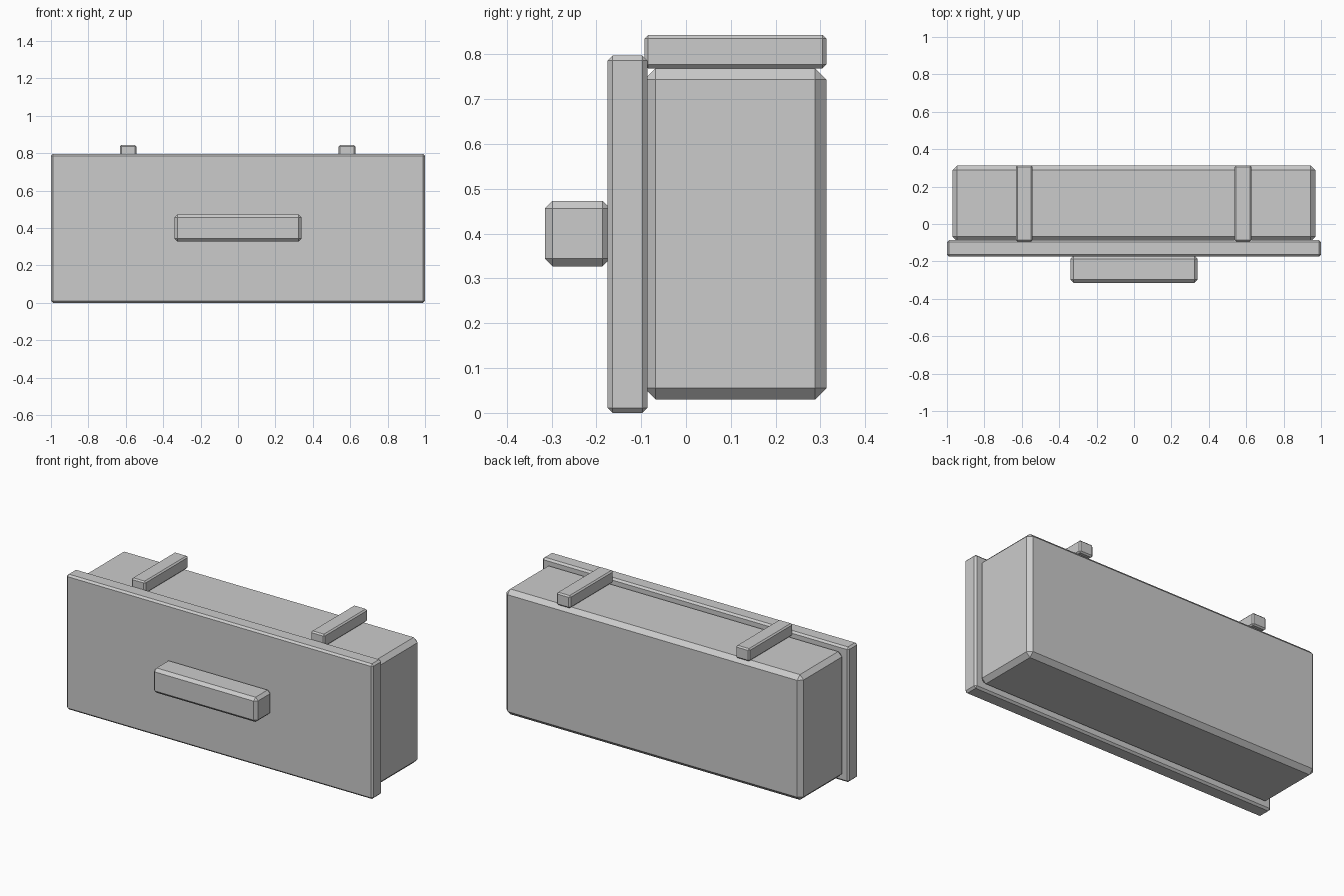
import bpy
import bmesh
from mathutils import Vector

cube = bpy.data.objects.get("Cube")
if cube:
    bpy.data.objects.remove(cube, do_unlink=True)

# Single plain grey finish
grey = bpy.data.materials.new("light_grey")
grey.use_nodes = True
colour = (0.6, 0.6, 0.6, 1)
grey.diffuse_color = colour
grey.node_tree.nodes["Principled BSDF"].inputs["Base Color"].default_value = colour


def chamfered_box(name, low, high, chamfer):
    """Box between two corners with a flat chamfer on every edge."""
    low, high = Vector(low), Vector(high)
    size, centre = high - low, (low + high) / 2
    mesh = bpy.data.meshes.new(name)
    bm = bmesh.new()
    bmesh.ops.create_cube(bm, size=1)
    bmesh.ops.scale(bm, vec=size, verts=bm.verts)
    bmesh.ops.bevel(bm, geom=bm.edges[:], offset=chamfer, offset_type='OFFSET',
                    segments=1, affect='EDGES')
    bm.to_mesh(mesh)
    bm.free()
    mesh.materials.append(grey)
    obj = bpy.data.objects.new(name, mesh)
    obj.location = centre
    bpy.context.collection.objects.link(obj)
    return obj


# Drawer body, set slightly into the front panel
chamfered_box("drawer_body", (-0.97, -0.093, 0.03), (0.97, 0.313, 0.769), 0.025)

# Front panel and its handle
chamfered_box("front_panel", (-1, -0.175, 0), (1, -0.086, 0.797), 0.011)
chamfered_box("handle", (-0.34, -0.315, 0.327), (0.34, -0.169, 0.473), 0.017)

# Pair of rails along the top
for side, x in (("right", -0.587), ("left", 0.583)):
    chamfered_box(side + "_top_rail", (x - 0.045, -0.093, 0.769),
                  (x + 0.045, 0.313, 0.843), 0.008)
